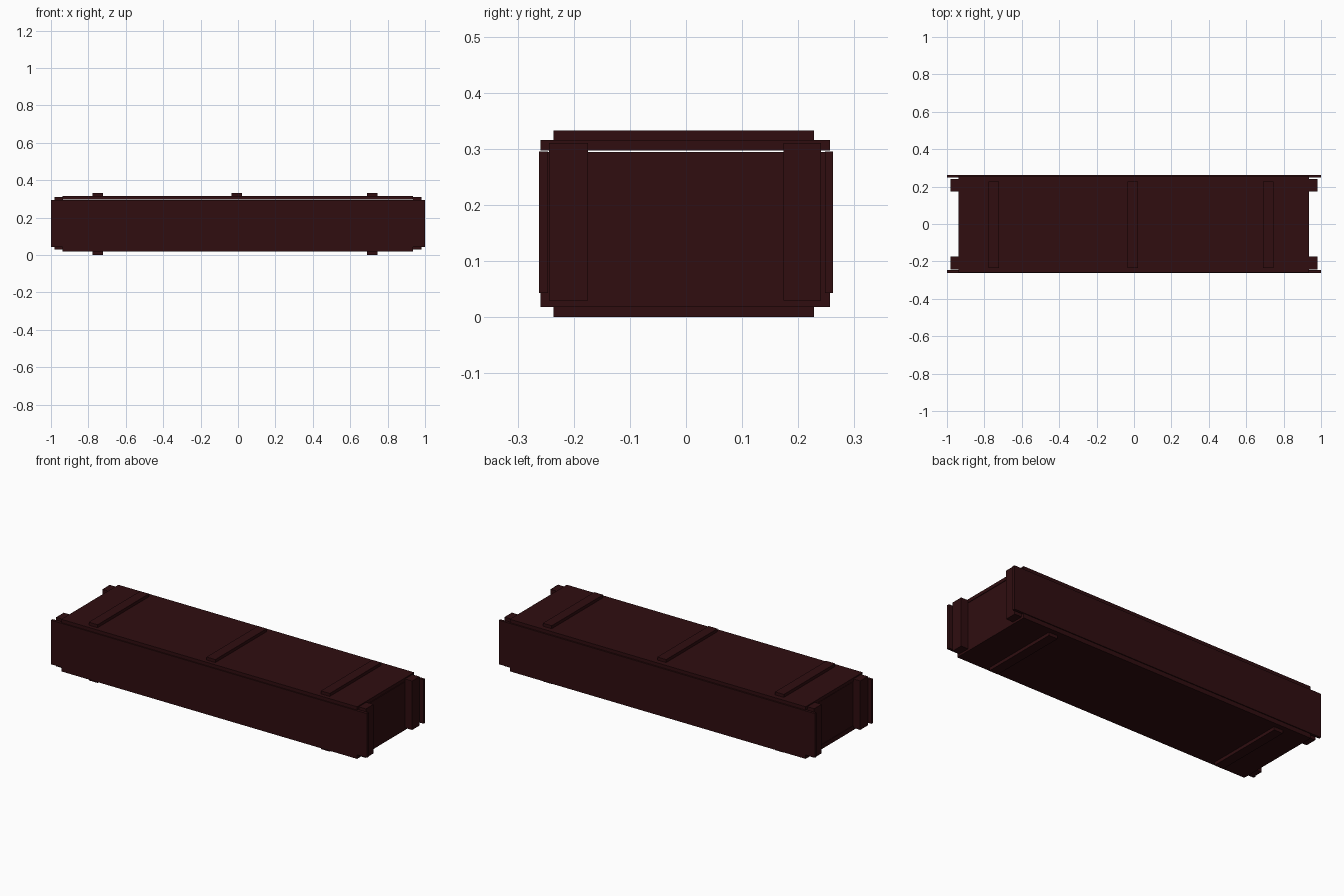
import bpy
import bmesh
from mathutils import Vector

cube = bpy.data.objects.get("Cube")
if cube:
    bpy.data.objects.remove(cube)

wood = bpy.data.materials.new("dark red brown wood")
wood.use_nodes = True
colour = (0.029, 0.004, 0.005, 1)
wood.diffuse_color = colour
wood.node_tree.nodes["Principled BSDF"].inputs["Base Color"].default_value = colour


def board(name, x, y, z):
    """Flat-sided board from its (low, high) extent on each axis."""
    low, high = Vector((x[0], y[0], z[0])), Vector((x[1], y[1], z[1]))
    bm = bmesh.new()
    bmesh.ops.create_cube(bm, size=1)
    bmesh.ops.scale(bm, vec=high - low, verts=bm.verts)
    bmesh.ops.translate(bm, vec=(low + high) / 2, verts=bm.verts)
    mesh = bpy.data.meshes.new(name)
    bm.to_mesh(mesh)
    bm.free()
    mesh.materials.append(wood)
    obj = bpy.data.objects.new(name, mesh)
    bpy.context.collection.objects.link(obj)
    return obj


# Lid and floor
board("lid", (-0.937, 0.935), (-0.259, 0.257), (0.297, 0.316))
board("floor", (-0.937, 0.935), (-0.259, 0.257), (0.018, 0.043))

# Long sides overhang the ends
board("front_side", (-1, 1), (-0.262, -0.246), (0.043, 0.295))
board("back_side", (-1, 1), (0.248, 0.262), (0.043, 0.295))

# Ends, each with two corner posts on the outside
for side, s in (("left", 1), ("right", -1)):
    board(side + "_end", sorted((s * 0.918, s * 0.935)), (-0.246, 0.248), (0.043, 0.294))
    post_x = sorted((s * 0.935, s * 0.98))
    board(side + "_front_post", post_x, (-0.244, -0.175), (0.03, 0.31))
    board(side + "_back_post", post_x, (0.174, 0.241), (0.03, 0.31))

# Cross battens
for name, x in (("right", -0.751), ("middle", -0.006), ("left", 0.718)):
    span = (x - 0.028, x + 0.028)
    board(name + "_top_batten", span, (-0.236, 0.228), (0.316, 0.333))
    if name != "middle":
        board(name + "_bottom_batten", span, (-0.236, 0.228), (0, 0.018))
